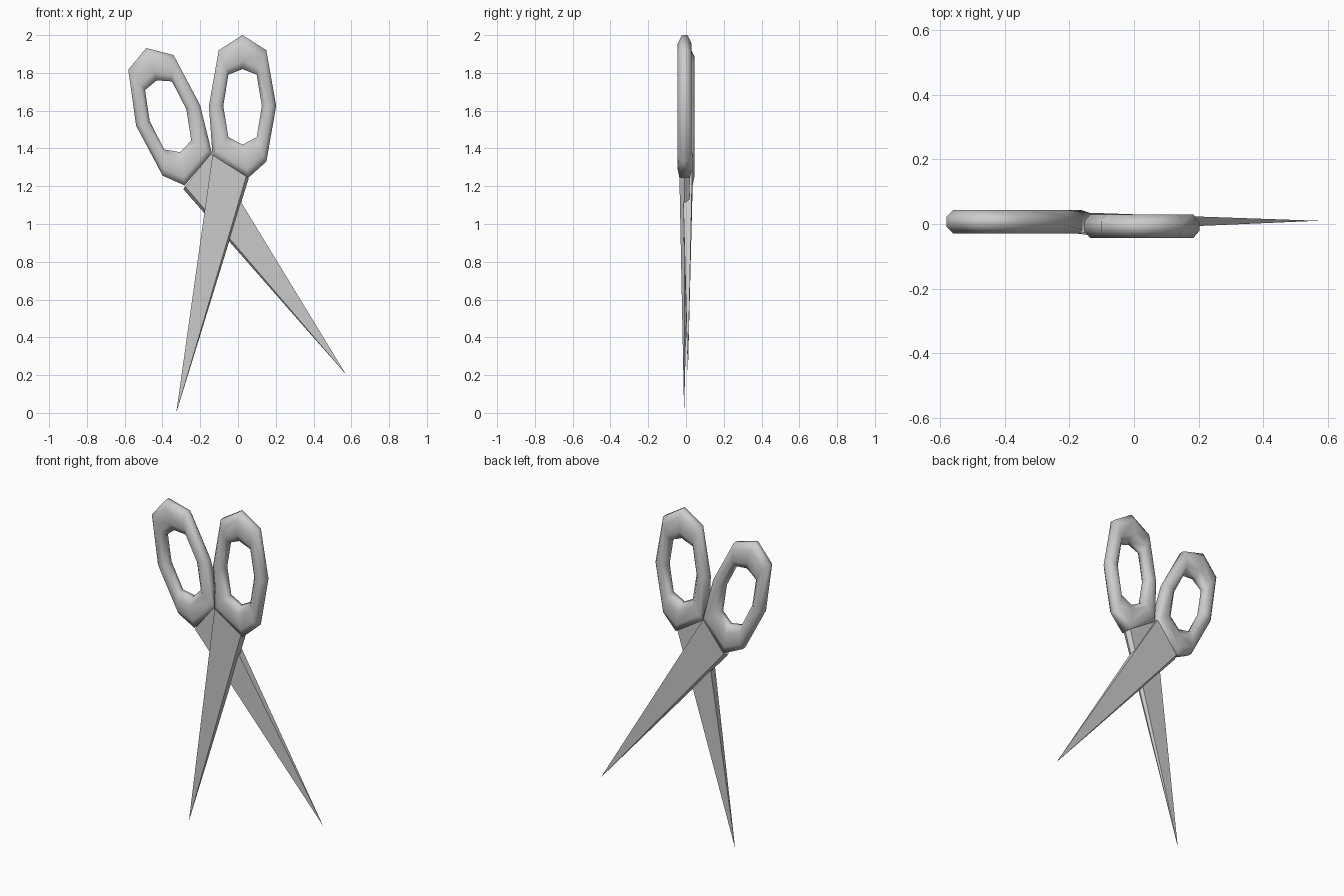
import bpy, bmesh
from math import sin, cos, radians

if "Cube" in bpy.data.objects:
    bpy.data.objects.remove(bpy.data.objects["Cube"])

# Handle loop outlines (x, z) about the loop centre; lower corner runs into the blade
OUTER = [(0, .375), (.126, .295), (.178, 0), (.126, -.295),
         (.031, -.38), (-.159, -.26), (-.178, 0), (-.126, .295)]
INNER = [(0, .195), (.075, .165), (.102, 0), (.075, -.165),
         (0, -.205), (-.075, -.165), (-.102, 0), (-.075, .165)]
# Rounded tube section: (inner-to-outer fraction, side)
SECTION = [(0, -.4), (.25, -1), (.75, -1), (1, -.4),
           (1, .4), (.75, 1), (.25, 1), (0, .4)]
HALF = .037


def finish(bm, name, smooth):
    bmesh.ops.recalc_face_normals(bm, faces=bm.faces[:])
    for f in bm.faces:
        f.smooth = smooth
    me = bpy.data.meshes.new(name)
    bm.to_mesh(me)
    bm.free()
    ob = bpy.data.objects.new(name, me)
    bpy.context.collection.objects.link(ob)
    return ob


def handle(name, cx, y, cz, tilt, mirror):
    bm = bmesh.new()
    c, s = cos(radians(tilt)), sin(radians(tilt))
    rings = []
    for i, ((ox, oz), (ix, iz)) in enumerate(zip(OUTER, INNER)):
        ring = []
        for t, side in SECTION:
            if i in (4, 5) and t == 1:
                side *= 1.9          # stays thick where the blade joins
            px = (ix + (ox - ix) * t) * mirror
            pz = iz + (oz - iz) * t
            ring.append(bm.verts.new((cx + px * c - pz * s, y + side * HALF,
                                      cz + px * s + pz * c)))
        rings.append(ring)
    n = len(SECTION)
    for i in range(len(rings)):
        a, b = rings[i], rings[(i + 1) % len(rings)]
        for j in range(n):
            k = (j + 1) % n
            bm.faces.new((a[j], a[k], b[k], b[j]))
    return finish(bm, name, True)


def blade(name, spine, edge, tip, y, tip_y):
    # Five-sided wedge: flat spine, bevelled cutting edge, tapering to a point
    bm = bmesh.new()
    h = .028
    near = [e + (p - e) * .07 for e, p in zip(edge, spine)]
    section = [(spine, -h), (near, -h), (edge, 0), (near, h), (spine, h)]
    base = [bm.verts.new((p[0], y + d, p[1])) for p, d in section]
    point = bm.verts.new((tip[0], tip_y, tip[1]))
    bm.faces.new(base)
    for i in range(5):
        bm.faces.new((base[i], base[(i + 1) % 5], point))
    return finish(bm, name, False)


# Front half
handle("front_handle", .024, -.007, 1.625, 0, 1)
blade("front_blade", (-.135, 1.365), (.057, 1.243), (-.327, 0), -.007, -.01)

# Back half, mirrored and swung open
handle("back_handle", -.37, .007, 1.575, 18, -1)
blade("back_blade", (-.142, 1.375), (-.29, 1.185), (.572, .203), .007, .01)
